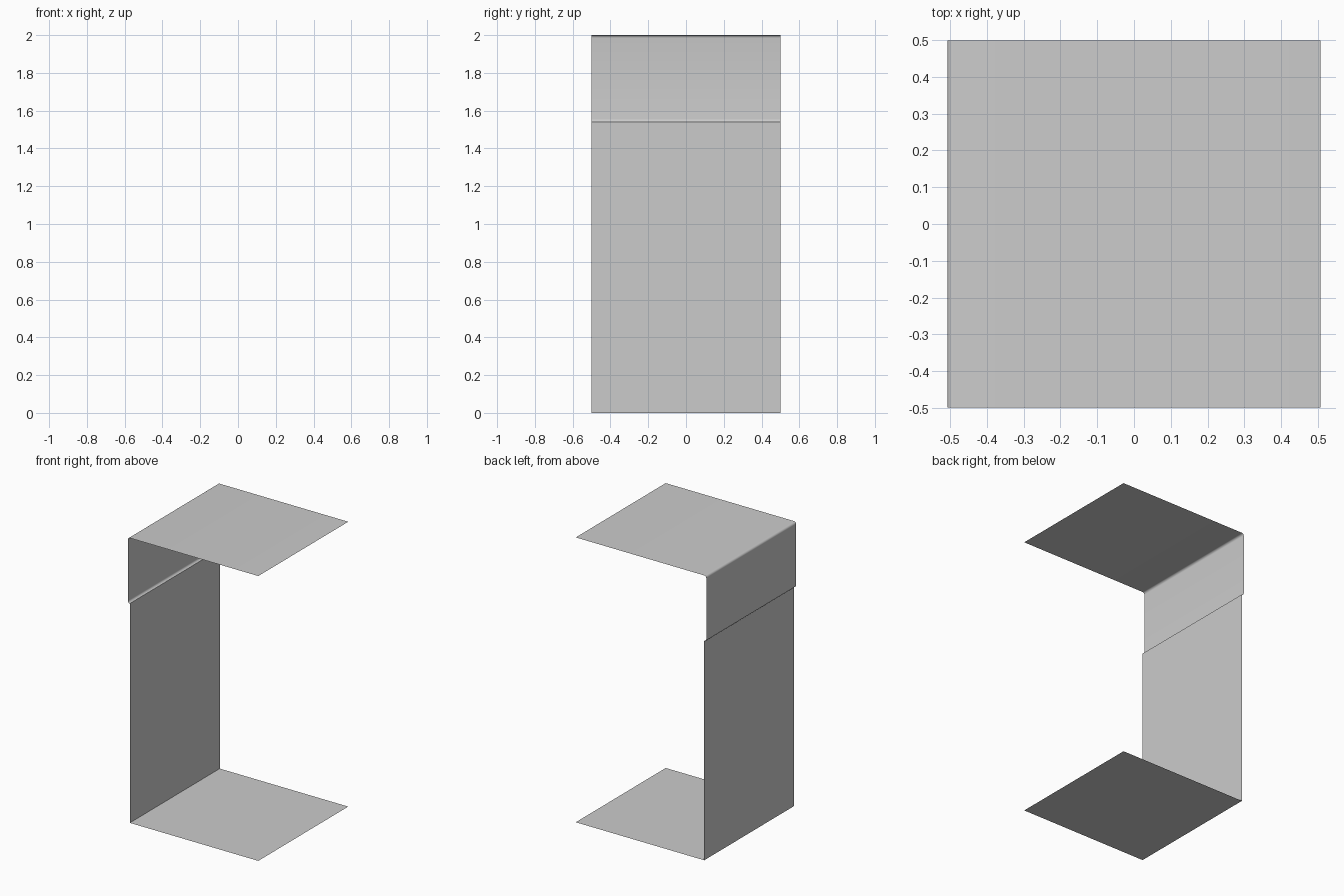
import bpy
import bmesh
from math import sin, cos, pi

if "Cube" in bpy.data.objects:
    bpy.data.objects.remove(bpy.data.objects["Cube"])

HALF = 0.499                      # half depth along y
RIGHT, WALL, OUTER = 0.507, -0.491, -0.507
TOP, LIP, R = 2.0, 1.54, 0.016    # heights and bend radius


def arc(cx, cz, start, end, steps=6):
    """Quarter bend in the xz plane, angles in units of pi."""
    angles = [pi * (start + (end - start) * i / steps) for i in range(steps + 1)]
    return [(cx + R * cos(a), cz + R * sin(a)) for a in angles]


def sheet(name, profile):
    """Sweep an open xz profile along y into a thin single-surface sheet."""
    bm = bmesh.new()
    rows = [[bm.verts.new((x, y, z)) for x, z in profile] for y in (-HALF, HALF)]
    for i in range(len(profile) - 1):
        bm.faces.new((rows[0][i], rows[0][i + 1], rows[1][i + 1], rows[1][i]))
    mesh = bpy.data.meshes.new(name)
    bm.to_mesh(mesh)
    bm.free()
    obj = bpy.data.objects.new(name, mesh)
    bpy.context.collection.objects.link(obj)
    bpy.ops.object.select_all(action='DESELECT')
    obj.select_set(True)
    bpy.context.view_layer.objects.active = obj
    bpy.ops.object.shade_smooth_by_angle(angle=pi / 6)
    return obj


# Flat floor and the tall wall standing on its left edge
sheet("floor_and_wall", [(WALL, LIP), (WALL, 0), (RIGHT, 0)][::-1])

# Top panel, rounded over its left edge into a short apron whose lower lip
# bends back in to meet the wall
sheet("top_and_apron",
      [(RIGHT, TOP)]
      + arc(OUTER + R, TOP - R, 0.5, 1.0)
      + arc(OUTER + R, LIP + R, 1.0, 1.5))
